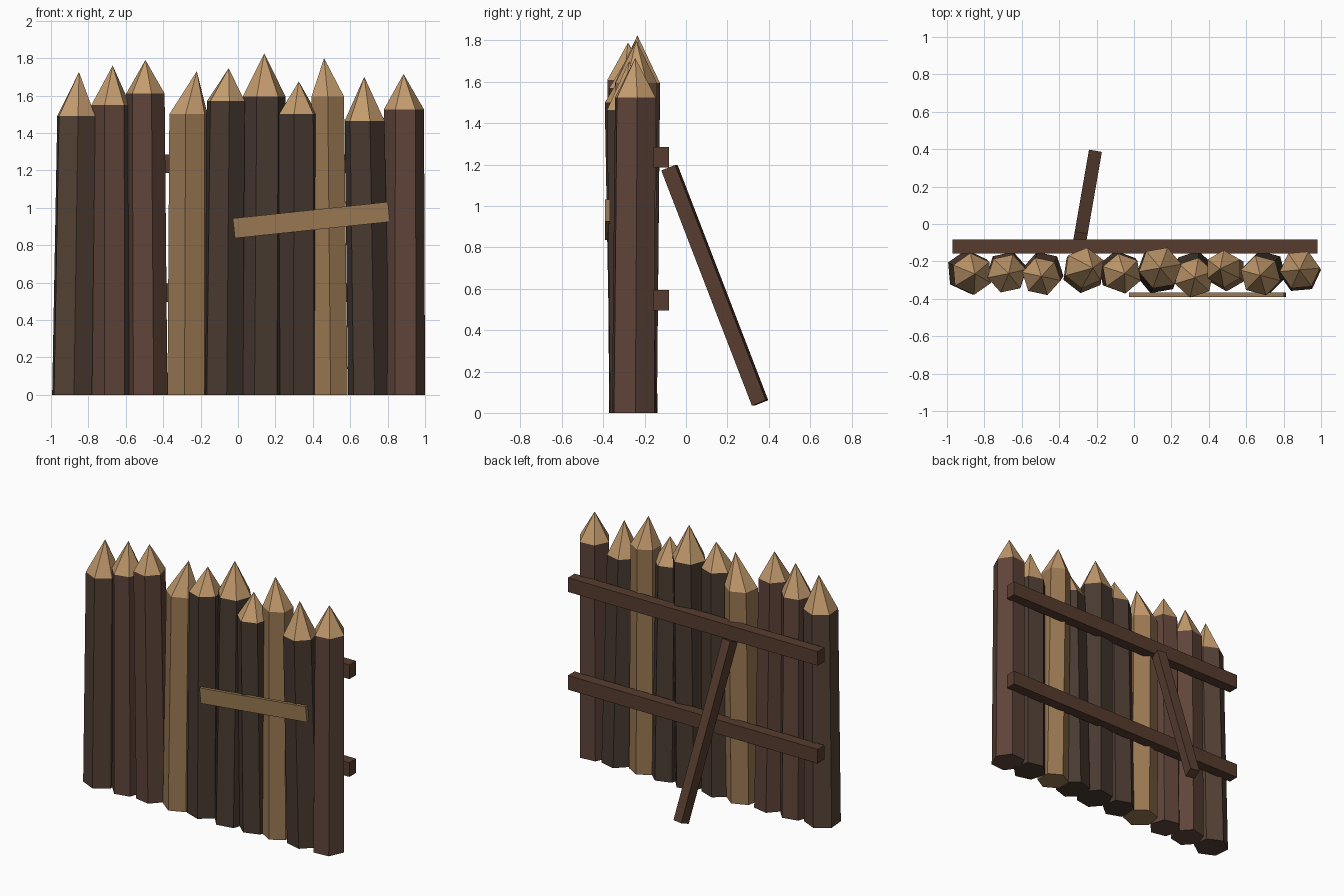
import bpy, bmesh
from math import cos, sin, radians
from mathutils import Vector, Matrix

if "Cube" in bpy.data.objects:
    bpy.data.objects.remove(bpy.data.objects["Cube"])


def material(name, rgb):
    m = bpy.data.materials.new(name)
    m.diffuse_color = (*rgb, 1)
    m.use_nodes = True
    m.node_tree.nodes["Principled BSDF"].inputs["Base Color"].default_value = m.diffuse_color
    return m


DARK = material("dark_bark", (0.065, 0.042, 0.030))
BROWN = material("brown_bark", (0.088, 0.053, 0.036))
RED = material("reddish_bark", (0.115, 0.058, 0.042))
PALE = material("pale_wood", (0.32, 0.185, 0.085))
TIP = material("cut_wood", (0.55, 0.33, 0.155))
RAIL = material("rail_wood", (0.095, 0.046, 0.028))


def finish(name, bm, mats):
    bmesh.ops.recalc_face_normals(bm, faces=bm.faces)
    me = bpy.data.meshes.new(name)
    bm.to_mesh(me)
    bm.free()
    for m in mats:
        me.materials.append(m)
    ob = bpy.data.objects.new(name, me)
    bpy.context.collection.objects.link(ob)
    return ob


def stake(name, bark, base, top, apex, r, phase, sides=6):
    """Leaning hexagonal log with a sharpened point."""
    bm = bmesh.new()

    def ring(c, rad):
        angles = [radians(phase + 360 * i / sides) for i in range(sides)]
        return [bm.verts.new((c[0] + rad * cos(a), c[1] + rad * sin(a), c[2])) for a in angles]

    low, high = ring(base, r * 1.05), ring(top, r)
    point = bm.verts.new(apex)
    bm.faces.new(low)
    for i in range(sides):
        j = (i + 1) % sides
        bm.faces.new((low[i], low[j], high[j], high[i]))
        bm.faces.new((high[i], high[j], point)).material_index = 1
    return finish(name, bm, [bark, TIP])


def beam(name, a, b, width, thick, mat):
    """Box running from a to b; width is measured horizontally."""
    a, b = Vector(a), Vector(b)
    d = (b - a).normalized()
    side = d.cross(Vector((0, 0, 1))).normalized()
    rot = Matrix((d, side, side.cross(d))).transposed().to_4x4()
    size = Matrix.Diagonal(((b - a).length, width, thick, 1))
    bm = bmesh.new()
    bmesh.ops.create_cube(bm, size=1, matrix=Matrix.Translation((a + b) / 2) @ rot @ size)
    return finish(name, bm, [mat])


# Stakes: bark, base x, shoulder x, shoulder y, shoulder z, apex x, apex z, radius, phase
stakes = [
    (BROWN, -0.887, -0.865, -0.267, 1.49, -0.85, 1.725, 0.112, 35),
    (RED, -0.68, -0.68, -0.265, 1.55, -0.67, 1.76, 0.106, 12),
    (RED, -0.485, -0.495, -0.280, 1.61, -0.495, 1.79, 0.105, 48),
    (PALE, -0.27, -0.265, -0.235, 1.50, -0.22, 1.73, 0.110, 22),
    (DARK, -0.08, -0.065, -0.265, 1.57, -0.05, 1.745, 0.108, 40),
    (DARK, 0.13, 0.14, -0.235, 1.595, 0.14, 1.825, 0.116, 10),
    (DARK, 0.32, 0.322, -0.287, 1.50, 0.325, 1.675, 0.108, 18),
    (PALE, 0.495, 0.48, -0.24, 1.595, 0.46, 1.80, 0.100, 30),
    (DARK, 0.70, 0.677, -0.275, 1.465, 0.675, 1.70, 0.110, 45),
    (RED, 0.887, 0.887, -0.245, 1.525, 0.885, 1.715, 0.108, 5),
]
for n, (bark, bx, tx, ty, tz, ax, az, r, ph) in enumerate(stakes, 1):
    stake(f"stake_{n}", bark, (bx, -0.255, 0), (tx, ty, tz), (ax, ty, az), r, ph)

# Two rails across the back
for name, z in (("lower_rail", 0.545), ("upper_rail", 1.235)):
    beam(name, (-0.97, -0.12, z), (0.98, -0.12, z), 0.075, 0.10, RAIL)

# Leaning prop behind
beam("prop", (-0.288, -0.08, 1.185), (-0.212, 0.358, 0.048), 0.07, 0.073, RAIL)

# Slanted patch plank on the front
beam("patch_plank", (-0.022, -0.379, 0.89), (0.807, -0.379, 0.978), 0.024, 0.107, PALE)
